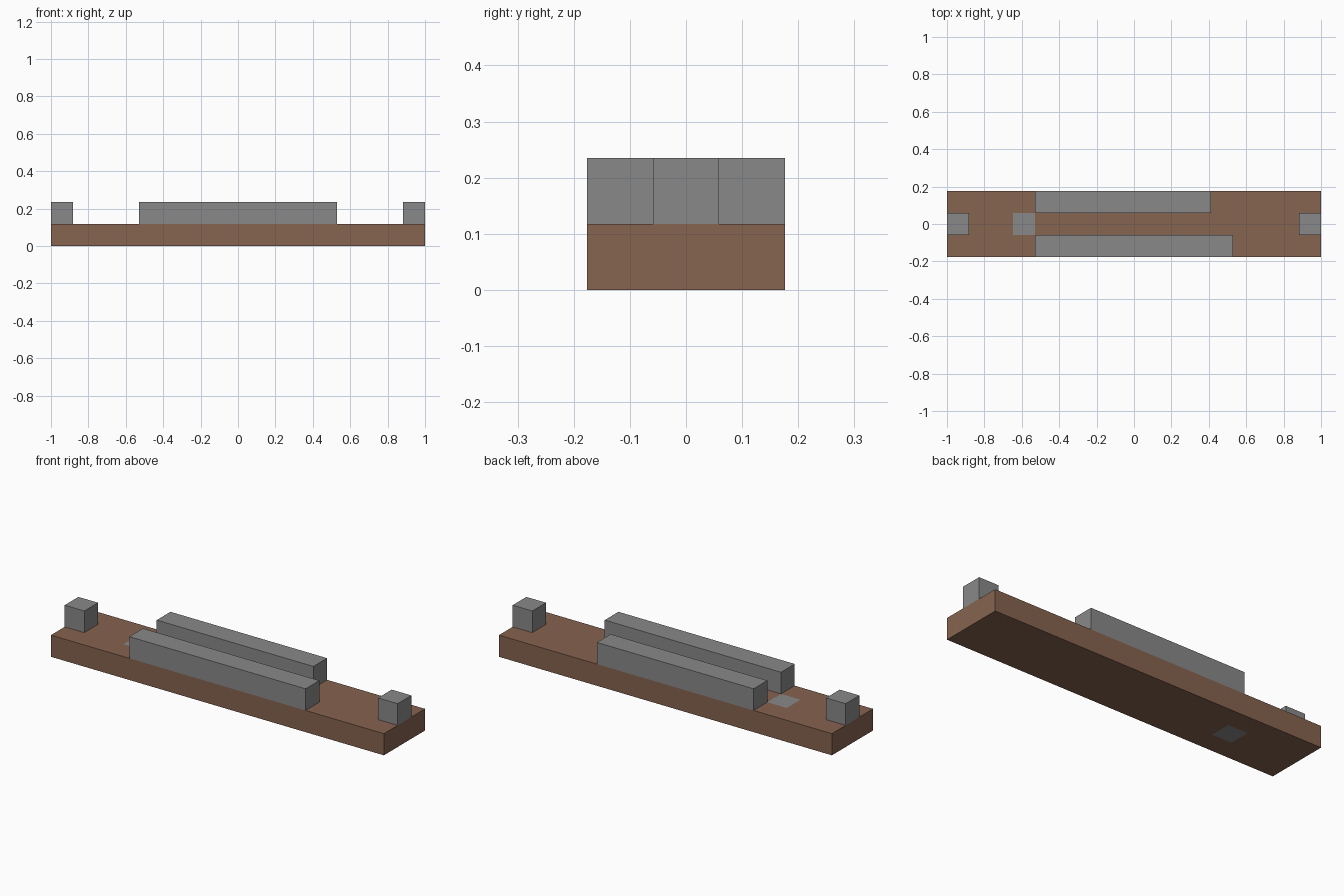
import bpy
import bmesh
from mathutils import Matrix, Vector

cube = bpy.data.objects.get("Cube")
if cube:
    bpy.data.objects.remove(cube, do_unlink=True)

U = 2 / 17  # one block width


def material(name, rgb):
    mat = bpy.data.materials.new(name)
    mat.use_nodes = True
    color = (*rgb, 1)
    mat.diffuse_color = color
    bsdf = next(n for n in mat.node_tree.nodes if n.type == "BSDF_PRINCIPLED")
    bsdf.inputs["Base Color"].default_value = color
    return mat


brown = material("brown_earth", (0.24, 0.125, 0.08))
grey = material("grey_stone", (0.25, 0.25, 0.25))


def block(name, x0, x1, y, z, depth, mats, cuts=(), rule=None):
    """Box measured in block units, optionally cut by planes and coloured by a rule."""
    bm = bmesh.new()
    place = Matrix.Translation(((x0 + x1) / 2, y, z + 0.5))
    bmesh.ops.create_cube(bm, size=1, matrix=place @ Matrix.Diagonal((x1 - x0, depth, 1, 1)))
    for co, normal in cuts:
        bmesh.ops.bisect_plane(bm, geom=bm.verts[:] + bm.edges[:] + bm.faces[:],
                               plane_co=co, plane_no=normal)
    if rule:
        for face in bm.faces:
            face.material_index = int(rule(face))
    bmesh.ops.scale(bm, vec=(U, U, U), verts=bm.verts)
    mesh = bpy.data.meshes.new(name)
    bm.to_mesh(mesh)
    bm.free()
    for mat in mats:
        mesh.materials.append(mat)
    obj = bpy.data.objects.new(name, mesh)
    bpy.context.collection.objects.link(obj)
    return obj


# Base slab with a flush grey square on its top and underside
patch = Vector((-5, 0, 0))
cuts = [(patch + side * axis / 2, axis)
        for axis in (Vector((1, 0, 0)), Vector((0, 1, 0))) for side in (-1, 1)]


def in_patch(face):
    offset = face.calc_center_median() - patch
    return abs(face.normal.z) > 0.5 and abs(offset.x) < 0.5 and abs(offset.y) < 0.5


block("base_slab", -8.5, 8.5, 0, 0, 3, [brown, grey], cuts, in_patch)

# Long walls along both edges, the back one shorter
block("front_wall", -4.5, 4.5, -1, 1, 1, [grey])
block("back_wall", -4.5, 3.5, 1, 1, 1, [grey])

# Single posts at the ends
block("right_post", -8.5, -7.5, 0, 1, 1, [grey])
block("left_post", 7.5, 8.5, 0, 1, 1, [grey])
